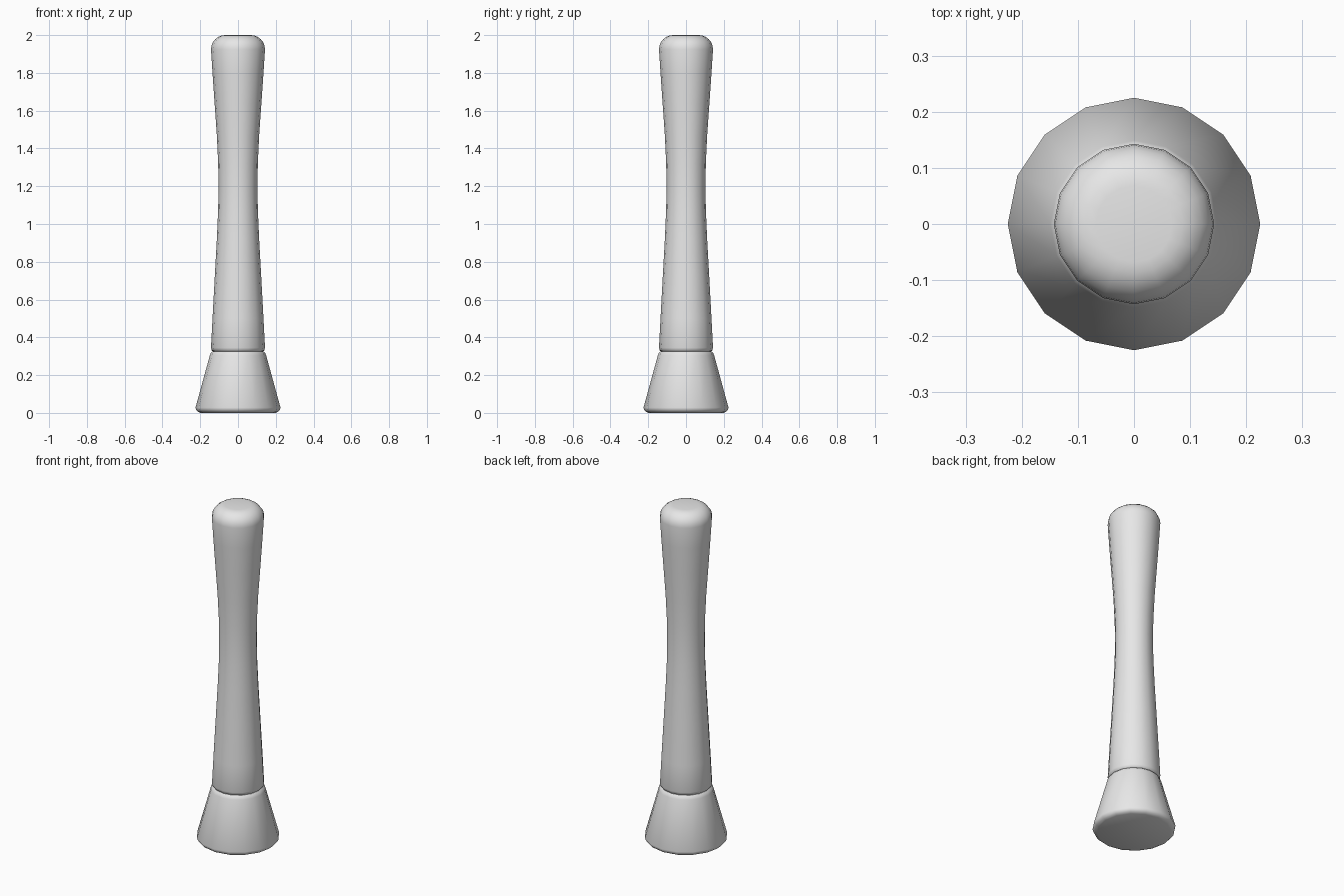
import bpy
import bmesh
import math

cube = bpy.data.objects.get("Cube")
if cube:
    bpy.data.objects.remove(cube, do_unlink=True)

SIDES = 16

grey = bpy.data.materials.new("plain grey")
grey.use_nodes = True
colour = (0.8, 0.8, 0.8, 1)
grey.diffuse_color = colour
grey.node_tree.nodes["Principled BSDF"].inputs["Base Color"].default_value = colour


def turned(name, profile):
    """Turn a (radius, height) profile about z and cap both ends."""
    bm = bmesh.new()
    rings = []
    for radius, z in profile:
        angles = [math.tau * i / SIDES for i in range(SIDES)]
        rings.append([bm.verts.new((radius * math.cos(a), radius * math.sin(a), z))
                      for a in angles])
    for low, high in zip(rings, rings[1:]):
        for i in range(SIDES):
            j = (i + 1) % SIDES
            bm.faces.new((low[i], low[j], high[j], high[i]))
    bm.faces.new(rings[0][::-1])
    bm.faces.new(rings[-1])
    mesh = bpy.data.meshes.new(name)
    bm.to_mesh(mesh)
    bm.free()
    mesh.materials.append(grey)
    obj = bpy.data.objects.new(name, mesh)
    bpy.context.collection.objects.link(obj)
    bpy.ops.object.select_all(action="DESELECT")
    obj.select_set(True)
    bpy.context.view_layer.objects.active = obj
    bpy.ops.object.shade_smooth_by_angle(angle=math.radians(40))


# Flared foot with softened rims
turned("foot", [(0.2, 0), (0.213, 0.006), (0.222, 0.015), (0.225, 0.028),
                (0.149, 0.305), (0.144, 0.318), (0.135, 0.326)])

# Waisted handle with a small lower bevel and a rounded top
top_z, corner = 1.925, 0.075
handle = [(0.13, 0.324), (0.139, 0.331), (0.143, 0.345), (0.135, 0.5),
          (0.123, 0.72), (0.112, 0.92), (0.105, 1.08), (0.103, 1.2),
          (0.105, 1.32), (0.112, 1.47), (0.124, 1.64), (0.135, 1.8)]
for step in range(7):
    a = math.radians(15 * step)
    handle.append((0.068 + corner * math.cos(a), top_z + corner * math.sin(a)))
turned("handle", handle)
